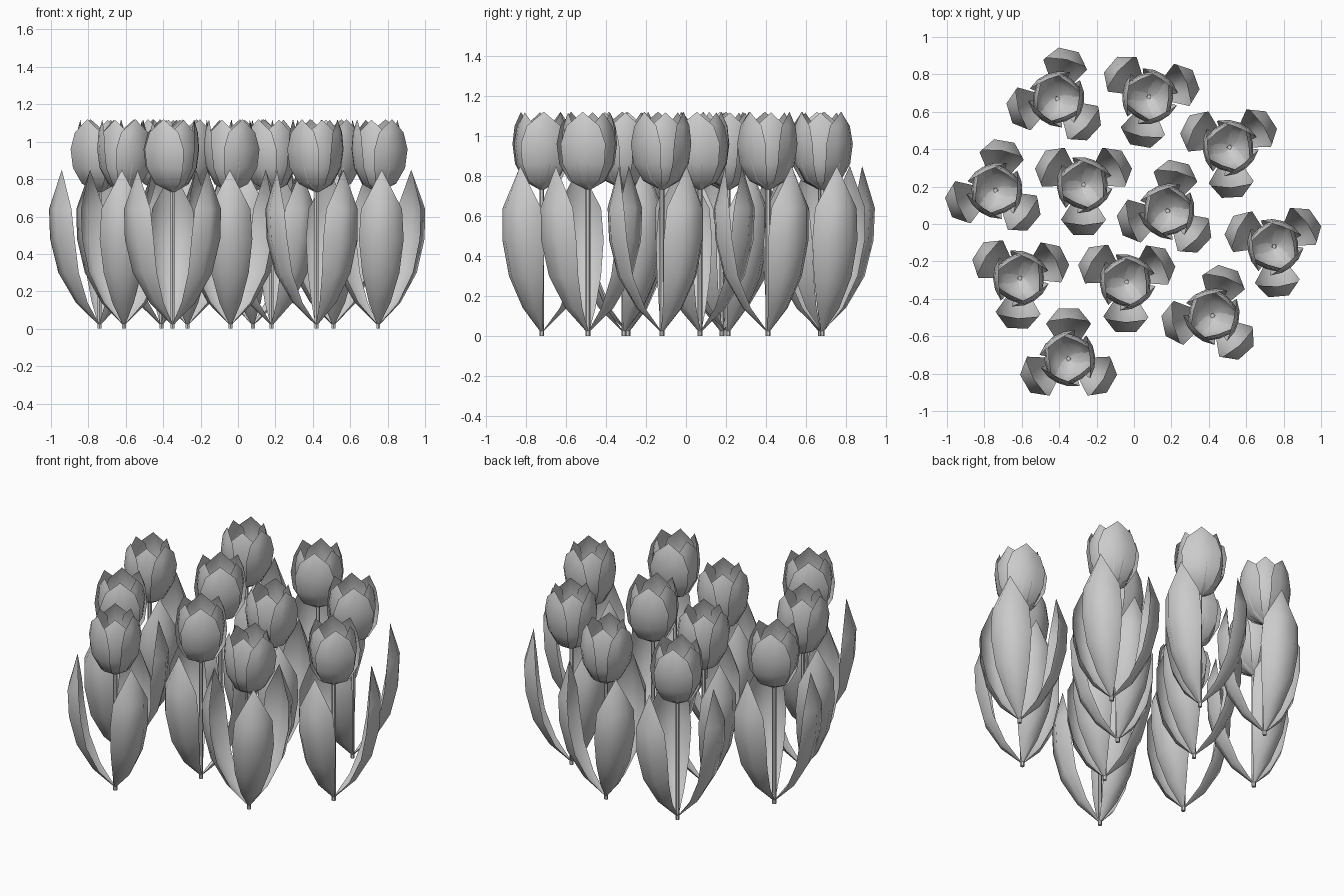
import bpy, bmesh
from math import sin, cos, radians

if "Cube" in bpy.data.objects:
    bpy.data.objects.remove(bpy.data.objects["Cube"])

# x, y and leaf heading (degrees) of every plant in the clump
PLANTS = [(-0.41, 0.67, 77), (0.08, 0.68, 20), (0.51, 0.41, 33), (-0.74, 0.18, 80),
          (-0.27, 0.21, 30), (0.18, 0.07, 77), (0.75, -0.12, 35), (-0.61, -0.29, 27),
          (-0.04, -0.31, 29), (0.42, -0.49, 72), (-0.35, -0.72, 90)]

# blade rows: distance from stem, height, half width
LEAF = [(0.005, 0.02, 0.006), (0.13, 0.14, 0.058), (0.225, 0.30, 0.10),
        (0.27, 0.48, 0.12), (0.277, 0.64, 0.11), (0.215, 0.85, 0.0)]
PETAL = [(0.012, 0.735, 0.015), (0.085, 0.775, 0.072), (0.13, 0.86, 0.107),
         (0.143, 0.96, 0.115), (0.136, 1.05, 0.085), (0.115, 1.12, 0.0)]
# cross-sections: sideways fraction, inward curl fraction
LEAF_SECTION = [(-1, 1), (-0.5, 0.12), (0.5, 0.12), (1, 1)]
PETAL_SECTION = [(-1, 1), (-0.5, 0.22), (0, 0), (0.5, 0.22), (1, 1)]


def blade(bm, rows, section, curl, heading, scale=1.0, drop=0.0):
    """Cupped pointed sheet facing outwards along heading."""
    c, s = cos(radians(heading)), sin(radians(heading))
    grid = []
    for r, z, w in rows:
        line = []
        for u, v in section:
            out = (r - curl * w * v) * scale
            side = u * w * scale
            line.append(bm.verts.new((out * c - side * s, out * s + side * c, z - drop)))
        grid.append(line)
    for a, b in zip(grid, grid[1:]):
        for i in range(len(section) - 1):
            bm.faces.new((a[i], a[i + 1], b[i + 1], b[i]))


def finish(name, bm, x, y):
    bmesh.ops.remove_doubles(bm, verts=bm.verts, dist=0.0005)
    me = bpy.data.meshes.new(name)
    bm.to_mesh(me)
    bm.free()
    for p in me.polygons:
        p.use_smooth = True
    ob = bpy.data.objects.new(name, me)
    ob.location = (x, y, 0)
    bpy.context.collection.objects.link(ob)


for x, y, heading in PLANTS:
    # stem
    bpy.ops.mesh.primitive_cylinder_add(vertices=6, radius=0.012, depth=0.75,
                                        location=(x, y, 0.375))
    bpy.context.object.name = "stem"
    # three leaves around the stem
    bm = bmesh.new()
    for k in range(3):
        blade(bm, LEAF, LEAF_SECTION, 0.7, heading + 120 * k)
    finish("leaves", bm, x, y)
    # flower cup: three outer and three inner petals
    bm = bmesh.new()
    for k in range(3):
        blade(bm, PETAL, PETAL_SECTION, 0.32, heading + 35 + 120 * k)
        blade(bm, PETAL, PETAL_SECTION, 0.32, heading + 95 + 120 * k, 0.9, 0.003)
    finish("flower", bm, x, y)
